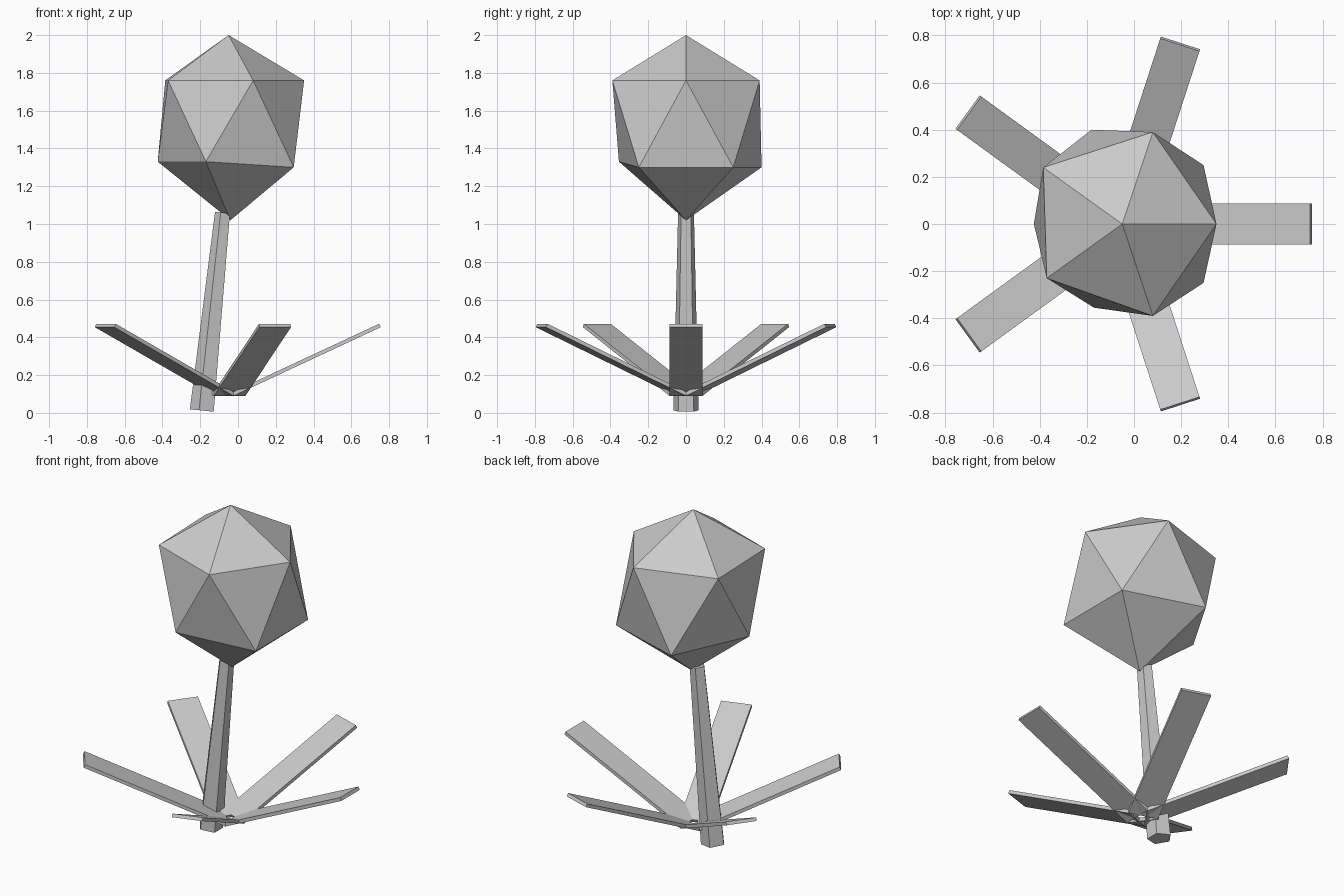
import bpy, bmesh
from math import sin, cos, tau, radians
from mathutils import Vector, Matrix

cube = bpy.data.objects.get("Cube")
if cube:
    bpy.data.objects.remove(cube, do_unlink=True)

# Single flat colour
GREY = (0.6, 0.6, 0.6, 1)
grey = bpy.data.materials.new("light_grey")
grey.use_nodes = True
grey.diffuse_color = GREY
grey.node_tree.nodes["Principled BSDF"].inputs["Base Color"].default_value = GREY


def finish(bm, name):
    bmesh.ops.recalc_face_normals(bm, faces=bm.faces)
    mesh = bpy.data.meshes.new(name)
    bm.to_mesh(mesh)
    bm.free()
    mesh.materials.append(grey)
    obj = bpy.data.objects.new(name, mesh)
    bpy.context.collection.objects.link(obj)
    return obj


def hull(name, points):
    """Convex solid around the points, with coplanar triangles merged."""
    bm = bmesh.new()
    for p in points:
        bm.verts.new(p)
    bmesh.ops.convex_hull(bm, input=bm.verts)
    bmesh.ops.dissolve_limit(bm, angle_limit=0.01, verts=bm.verts, edges=bm.edges)
    return finish(bm, name)


# Head: slightly uneven twenty-sided solid
upper_ring = [(0.35, 0), (0.08, 0.39), (-0.385, 0.24), (-0.37, -0.23), (0.08, -0.39)]
lower_ring = [(0.295, 0.25, 1.30), (0.295, -0.25, 1.30), (-0.18, 0.40, 1.30),
              (-0.17, -0.355, 1.33), (-0.425, 0, 1.33)]
hull("head", [(-0.05, 0, 2.0), (-0.04, 0, 1.02)] + lower_ring
     + [(x, y, 1.76) for x, y in upper_ring])

# Stem: leaning, tapered five-sided post with a corner towards -x
foot, tip = Vector((-0.185, 0, 0.012)), Vector((-0.078, 0, 1.06))
axis = (tip - foot).normalized()
side = Vector((0, 1, 0))
across = side.cross(axis)
stem_points = []
for centre, radius in ((foot, 0.07), (tip, 0.044)):
    for i in range(5):
        a = tau * i / 5
        stem_points.append(centre + radius * (side * sin(a) - across * cos(a)))
hull("stem", stem_points)

# Leaves: five thin slabs fanned around the base and tilted upward
for i in range(5):
    bm = bmesh.new()
    place = (Matrix.Translation((-0.0525, 0, 0)) @ Matrix.Rotation(tau * i / 5, 4, "Z")
             @ Matrix.Translation((0.414, 0, 0.281)) @ Matrix.Rotation(radians(-25), 4, "Y")
             @ Matrix.Diagonal((0.86, 0.175, 0.02, 1)))
    bmesh.ops.create_cube(bm, size=1, matrix=place)
    finish(bm, f"leaf_{i + 1}")
